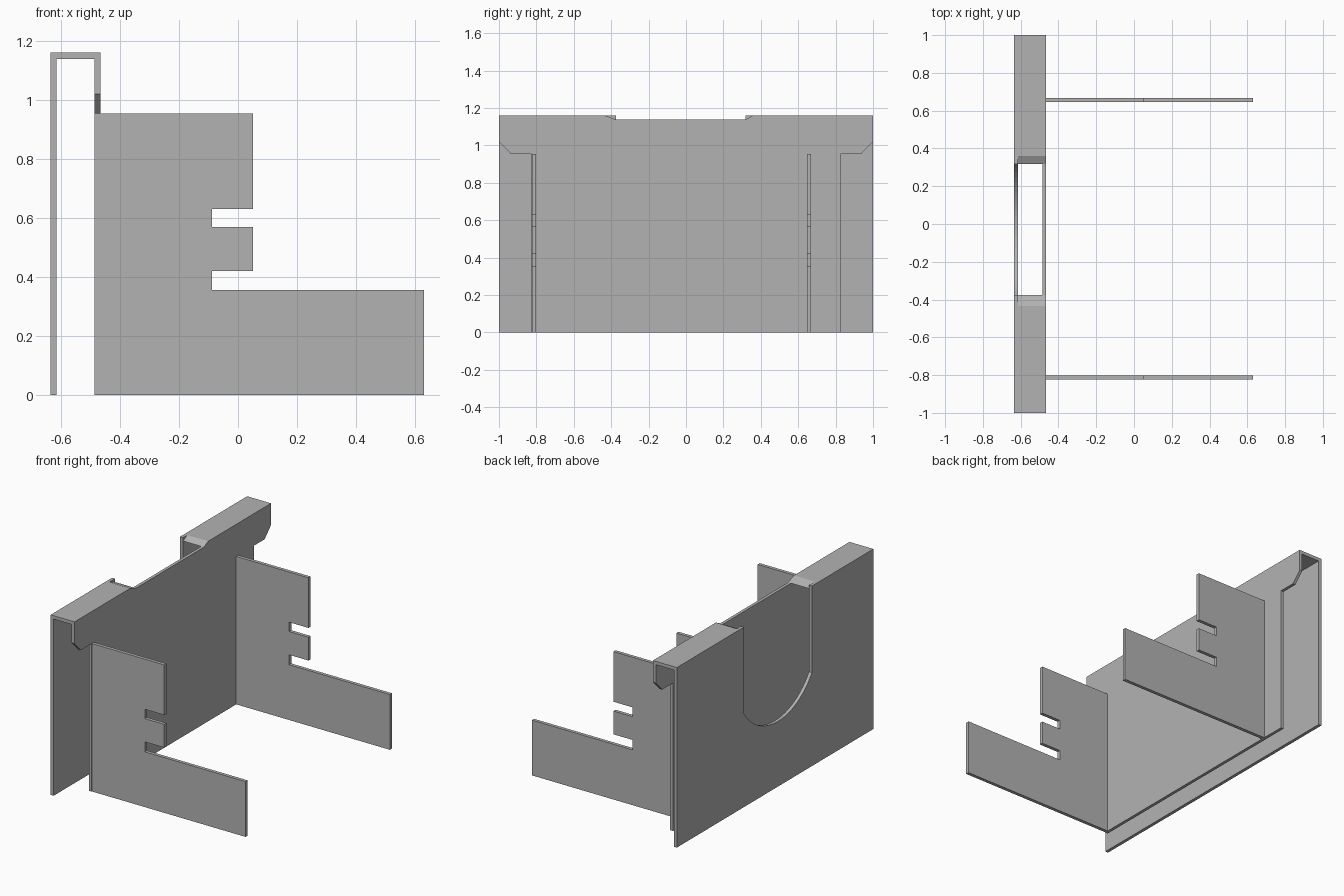
import bpy, bmesh, math
from mathutils import Vector

cube = bpy.data.objects.get("Cube")
if cube:
    bpy.data.objects.remove(cube, do_unlink=True)

GREY = (0.45, 0.45, 0.45, 1.0)
mat = bpy.data.materials.new("plain grey")
mat.use_nodes = True
mat.diffuse_color = GREY
mat.node_tree.nodes["Principled BSDF"].inputs["Base Color"].default_value = GREY


def sheet(name, outline, axis, start, end):
    """Extrude a flat outline along x (outline in y, z) or y (outline in x, z)."""
    bm = bmesh.new()
    place = (lambda a, b: (start, a, b)) if axis == "x" else (lambda a, b: (a, start, b))
    face = bm.faces.new([bm.verts.new(place(a, b)) for a, b in outline])
    solid = bmesh.ops.extrude_face_region(bm, geom=[face], use_keep_orig=True)
    move = Vector((end - start, 0, 0) if axis == "x" else (0, end - start, 0))
    moved = [v for v in solid["geom"] if isinstance(v, bmesh.types.BMVert)]
    bmesh.ops.translate(bm, verts=moved, vec=move)
    bmesh.ops.recalc_face_normals(bm, faces=bm.faces)
    mesh = bpy.data.meshes.new(name)
    bm.to_mesh(mesh)
    bm.free()
    mesh.materials.append(mat)
    obj = bpy.data.objects.new(name, mesh)
    bpy.context.collection.objects.link(obj)
    return obj


# Shared dimensions
TOP, UNDER, LIP = 1.16, 1.138, 0.953
OUT, OUT_IN, IN_OUT, IN = -0.635, -0.614, -0.485, -0.465
CUT_A, CUT_B = -0.375, 0.317
SLOPE_A, SLOPE_B = -0.435, 0.36

# Outer plate with a round-bottomed cutout
mid, half = (CUT_A + CUT_B) / 2, (CUT_B - CUT_A) / 2
radius, low = 0.42, 0.42
sweep = math.asin(half / radius)
arc = []
for i in range(25):
    t = -sweep + 2 * sweep * i / 24
    arc.append((mid + radius * math.sin(t), low + radius * (1 - math.cos(t))))
sheet("outer_plate",
      [(-1, 0), (-1, TOP), (CUT_A, TOP)] + arc + [(CUT_B, TOP), (1, TOP), (1, 0)],
      "x", OUT, OUT_IN)

# Top caps, each tapering down toward the cutout
for name, end, slope, cut in (("front_cap", -1, SLOPE_A, CUT_A),
                              ("back_cap", 1, SLOPE_B, CUT_B)):
    sheet(name, [(end, UNDER), (end, TOP), (slope, TOP), (cut, UNDER)],
          "x", OUT_IN, IN_OUT)

# Folded lip with chamfered lower corners and a shallow middle dip
sheet("folded_lip",
      [(-0.935, LIP), (-1, 1.02), (-1, TOP), (SLOPE_A, TOP), (CUT_A, UNDER),
       (CUT_B, UNDER), (SLOPE_B, TOP), (1, TOP), (1, 1.02), (0.935, LIP)],
      "x", IN_OUT, IN)

# Inner wall
sheet("inner_wall", [(-0.825, 0), (-0.825, LIP), (0.825, LIP), (0.825, 0)],
      "x", IN_OUT, IN)

# Side arms with two slots
arm = [(IN, 0), (IN, LIP), (0.05, LIP), (0.05, 0.63), (-0.088, 0.63),
       (-0.088, 0.57), (0.05, 0.57), (0.05, 0.42), (-0.088, 0.42),
       (-0.088, 0.356), (0.63, 0.356), (0.63, 0)]
for name, y in (("front_arm", -0.823), ("back_arm", 0.646)):
    sheet(name, arm, "y", y, y + 0.022)
